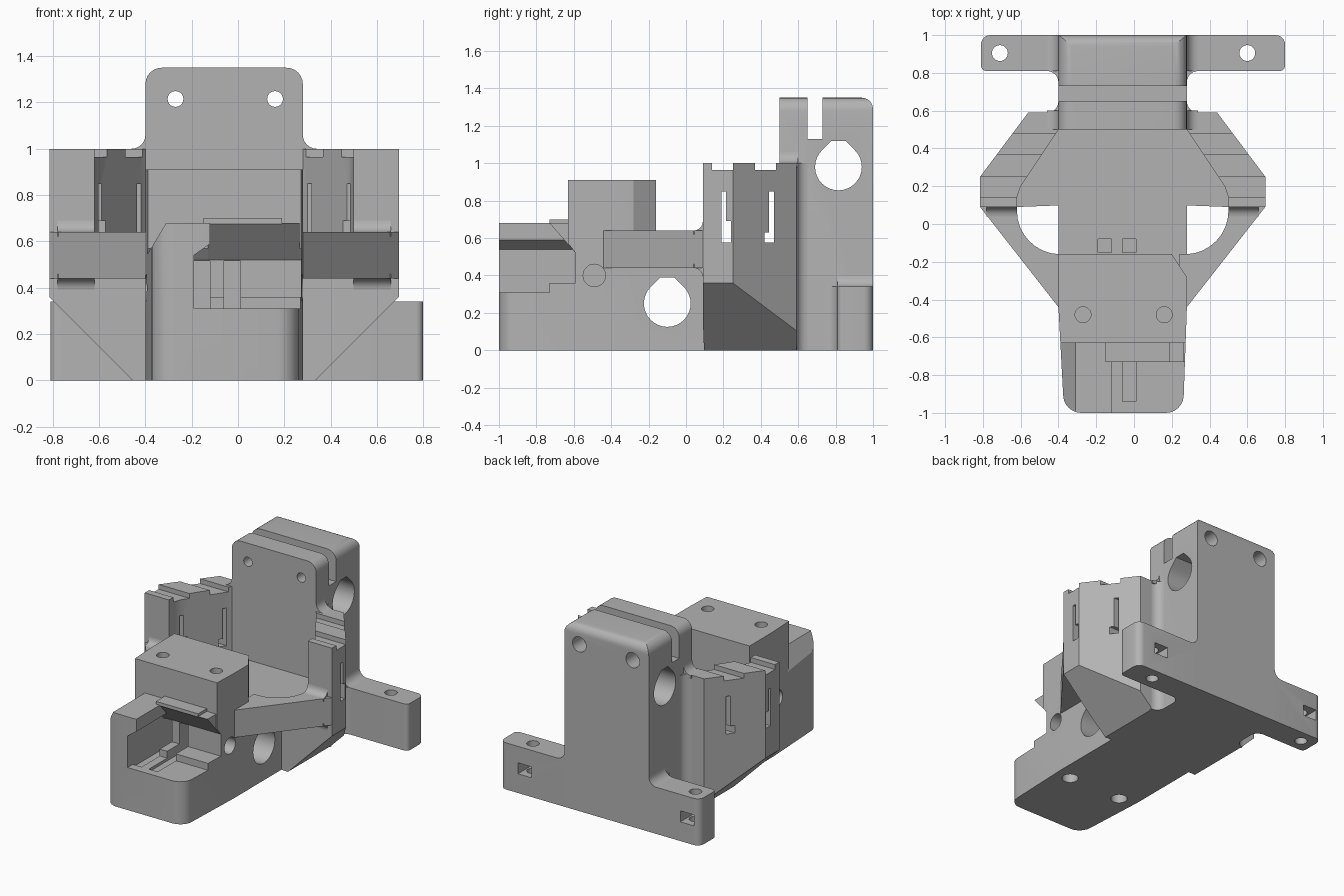
import bpy, bmesh
from math import sin, cos, pi, radians
from mathutils import Vector

cube = bpy.data.objects.get("Cube")
if cube:
    bpy.data.objects.remove(cube, do_unlink=True)

grey = bpy.data.materials.new("plain_grey")
grey.use_nodes = True
colour = (0.45, 0.45, 0.45, 1)
grey.diffuse_color = colour
grey.node_tree.nodes["Principled BSDF"].inputs["Base Color"].default_value = colour

MID = -0.06    # symmetry plane of the bracket
HALF = 0.34    # half width of the body
FLOOR = 0.5


def prism(name, pts, axis, lo, hi):
    """Extrude a 2D outline along an axis: x uses (y,z), y uses (x,z), z uses (x,y)."""
    place = {"x": lambda a, b, t: (t, a, b),
             "y": lambda a, b, t: (a, t, b),
             "z": lambda a, b, t: (a, b, t)}[axis]
    bm = bmesh.new()
    rings = [[bm.verts.new(place(a, b, t)) for a, b in pts] for t in (lo, hi)]
    bm.faces.new(rings[0])
    bm.faces.new(rings[1])
    n = len(pts)
    for i in range(n):
        j = (i + 1) % n
        bm.faces.new((rings[0][i], rings[0][j], rings[1][j], rings[1][i]))
    bmesh.ops.recalc_face_normals(bm, faces=bm.faces)
    mesh = bpy.data.meshes.new(name)
    bm.to_mesh(mesh)
    bm.free()
    mesh.materials.append(grey)
    ob = bpy.data.objects.new(name, mesh)
    bpy.context.collection.objects.link(ob)
    return ob


def combine(ob, tool, op="DIFFERENCE"):
    """Apply a boolean and discard its helper."""
    tool.hide_render = True
    mod = ob.modifiers.new("boolean", "BOOLEAN")
    mod.operation, mod.object, mod.solver = op, tool, "EXACT"
    bpy.context.view_layer.objects.active = ob
    bpy.ops.object.modifier_apply(modifier=mod.name)
    bpy.data.objects.remove(tool, do_unlink=True)


def rect(a, b, c, d):
    return [(a, c), (b, c), (b, d), (a, d)]


def disc(a, b, r, n=28):
    return [(a + r * cos(2 * pi * i / n), b + r * sin(2 * pi * i / n)) for i in range(n)]


def teardrop(a, b, r):
    arc = [radians(135 + 270 * i / 24) for i in range(25)]
    return [(a + r * cos(t), b + r * sin(t)) for t in arc] + [(a + 0.3 * r, b + 1.12 * r), (a - 0.3 * r, b + 1.12 * r)]


def rounded(corners, n=6):
    """Outline from (a, b, radius) corners."""
    out = []
    for i, (a, b, r) in enumerate(corners):
        p = Vector((a, b))
        if not r:
            out.append((a, b))
            continue
        u = (Vector(corners[i - 1][:2]) - p).normalized() * r
        v = (Vector(corners[(i + 1) % len(corners)][:2]) - p).normalized() * r
        for k in range(n + 1):
            t = k / n * pi / 2
            out.append(tuple(p + u * (1 - sin(t)) + v * (1 - cos(t))))
    return out


def cove(a, b, da, db, r=0.06, n=6):
    """Concave fillet outline filling an inside corner, with a small overlap."""
    arc = [(a + da * r * (1 - sin(k / n * pi / 2)), b + db * r * (1 - cos(k / n * pi / 2))) for k in range(n + 1)]
    o = 0.02
    return [(a - da * o, b - db * o), (a + da * r, b - db * o)] + arc + [(a - da * o, b + db * r)]


def cut(ob, pts, axis, lo, hi):
    combine(ob, prism("cutter", pts, axis, lo, hi))


# Main body: side profile trimmed by the tapered plan
side = [(-1, 0), (-1, 0.31), (-0.73, 0.31), (-0.73, 0.36), (-0.59, 0.36), (-0.59, 0.52),
        (-0.63, 0.57), (-0.63, 0.91), (-0.16, 0.91), (-0.16, FLOOR), (0.55, FLOOR), (0.55, 0)]
plan = rounded([(-0.37, -1, 0.09), (0.26, -1, 0.09), (0.28, -0.44, 0),
                (0.28, 0.8, 0), (-0.4, 0.8, 0), (-0.4, -0.44, 0)])
body = prism("main_body", side, "x", -0.6, 0.5)
combine(body, prism("trim", plan, "z", -0.1, 1.2), "INTERSECT")
cut(body, [(0.2, -0.16), (0.28, -0.28), (0.4, -0.28), (0.4, -0.1), (0.2, -0.1)], "z", 0.505, 1)
cut(body, teardrop(-0.1, 0.25, 0.125), "x", -1, 1)
for lo, hi in ((-0.5, -0.28), (0.14, 0.4)):
    cut(body, disc(-0.49, 0.4, 0.06), "x", lo, hi)
for x in (-0.27, 0.16):
    cut(body, disc(x, -0.48, 0.042), "z", 0.75, 1)
    cut(body, disc(x, -0.48, 0.055), "z", -0.1, 0.2)
for lo, hi in ((-0.19, -0.12), (-0.06, 0.01)):
    cut(body, rect(lo, hi, 0.29, 0.515), "y", -0.94, -0.42)
    cut(body, rect(lo, hi, -0.15, -0.08), "z", 0.42, 0.6)

# Left rail beside the open pocket
rail = prism("pocket_rail", [(-0.45, 0.3), (-0.45, 0.45), (-0.37, 0.58), (-0.31, 0.68), (-0.12, 0.68),
                             (-0.12, 0.59), (-0.19, 0.54), (-0.19, 0.3)], "y", -1.1, -0.58)
combine(rail, prism("trim", plan, "z", 0, 1), "INTERSECT")

# Overhanging nose with a sloped underside
prism("nose_wedge", [(-0.73, 0.68), (-0.58, 0.68), (-0.58, 0.52), (-0.59, 0.52)], "x", -0.13, 0.265)
prism("nose_lip", rect(-0.73, -0.6, 0.675, 0.7), "x", -0.15, 0.19)

# Rear tower with clamp slot, cross bore and screw holes
tower = prism("rear_tower", rounded([(-0.4, 0, 0), (0.28, 0, 0), (0.28, 1.35, 0.07), (-0.4, 1.35, 0.07)]),
              "y", 0.5, 1)
combine(tower, prism("trim", rounded([(0.4, -0.1, 0), (1, -0.1, 0), (1, 1.35, 0.06), (0.4, 1.35, 0)]),
                     "x", -1, 1), "INTERSECT")
cut(tower, rect(0.65, 0.73, 1.13, 1.5), "x", -1, 1)
cut(tower, teardrop(0.815, 0.98, 0.125), "x", -1, 1)
for x in (-0.27, 0.16):
    cut(tower, disc(x, 1.215, 0.034), "y", 0.4, 1.1)
    cut(tower, disc(x, 1.215, 0.055), "y", 0.88, 1.1)


# Mirrored wings, arms and fillets
for s, label in ((1, "left"), (-1, "right")):
    def m(pts):
        return [(MID + s * u, v) for u, v in pts]

    def span(a, b):
        return sorted((MID + s * a, MID + s * b))

    under = [(0.385, -0.01), (0.755, 0.36), (0.9, 0.5), (0.9, -0.01)]
    wing = prism(label + "_wing_base", m([(0.3, 0.1), (0.56, 0.09), (0.755, 0.09), (0.755, 0.25),
                                          (0.5, 0.59), (0.3, 0.59)]), "z", 0, FLOOR)
    cut(wing, m(under), "y", 0, 1)

    wall = prism(label + "_wing_wall", m([(0.755, 0.09), (0.755, 0.25), (0.5, 0.59), (0.32, 0.59),
                                          (0.32, 0.52), (0.34, 0.5), (0.54, 0.2), (0.56, 0.14),
                                          (0.56, 0.09)]), "z", 0.45, 1)
    for lo, hi in ((0.14, 0.25), (0.37, 0.48)):
        cut(wall, rect(lo, hi, 0.965, 1.1), "x", *span(0.3, 0.9))
    for lo, hi, wide_lo, wide_hi, top in ((0.19, 0.215, 0.19, 0.24, 0.69), (0.445, 0.47, 0.42, 0.47, 0.63)):
        cut(wall, rect(lo, hi, 0.6, 0.85), "x", *span(0.2, 0.9))
        cut(wall, rect(wide_lo, wide_hi, 0.575, top), "x", *span(0.2, 0.9))

    arc = [(0.33 + 0.23 * cos(t), 0.07 + 0.23 * sin(t)) for t in (radians(-88 + 11 * i) for i in range(9))]
    prism(label + "_arm", m([(0.755, 0.1), (0.755, 0.09), (0.34, -0.44), (0.3, -0.44), (0.3, -0.16)]
                            + arc + [(0.56, 0.1)]), "z", 0.44, 0.64)
    prism(label + "_arm_upper_fillet", cove(0.09, 0.64, -1, 1, 0.05), "x", *span(0.56, 0.72))
    prism(label + "_arm_lower_fillet", cove(0.09, 0.44, -1, -1, 0.05), "x", *span(0.56, 0.72))
    prism(label + "_wall_fillet", m(cove(HALF, 0.59, 1, 1)), "z", 0, 1)
    prism(label + "_wall_top_fillet", m(cove(HALF, 1, 1, 1)), "y", 0.5, 0.6)

    # Mounting ear
    end, hole = (0.8, 0.6) if s > 0 else (-0.81, -0.71)
    inner = MID + s * 0.3
    ear = prism(label + "_ear", rounded([(inner, 0.81, 0), (end, 0.81, 0.03), (end, 1, 0.05), (inner, 1, 0)]),
                "z", 0, 0.34)
    cut(ear, disc(hole, 0.905, 0.042), "z", -0.1, 0.5)
    cut(ear, rect(hole - 0.055, hole + 0.055, 0.14, 0.22), "y", 0.85, 1.1)
    prism(label + "_ear_side_fillet", m(cove(HALF, 0.81, 1, -1)), "z", 0, 0.34)
    prism(label + "_ear_top_fillet", m(cove(HALF, 0.34, 1, 1)), "y", 0.81, 1)

# Smooth the rounded surfaces, keep hard edges
bpy.ops.object.select_all(action="DESELECT")
for ob in bpy.context.collection.objects:
    if ob.type == "MESH" and ob.data.materials and ob.data.materials[0] == grey:
        ob.select_set(True)
        bpy.context.view_layer.objects.active = ob
bpy.ops.object.shade_smooth_by_angle(angle=radians(30))
